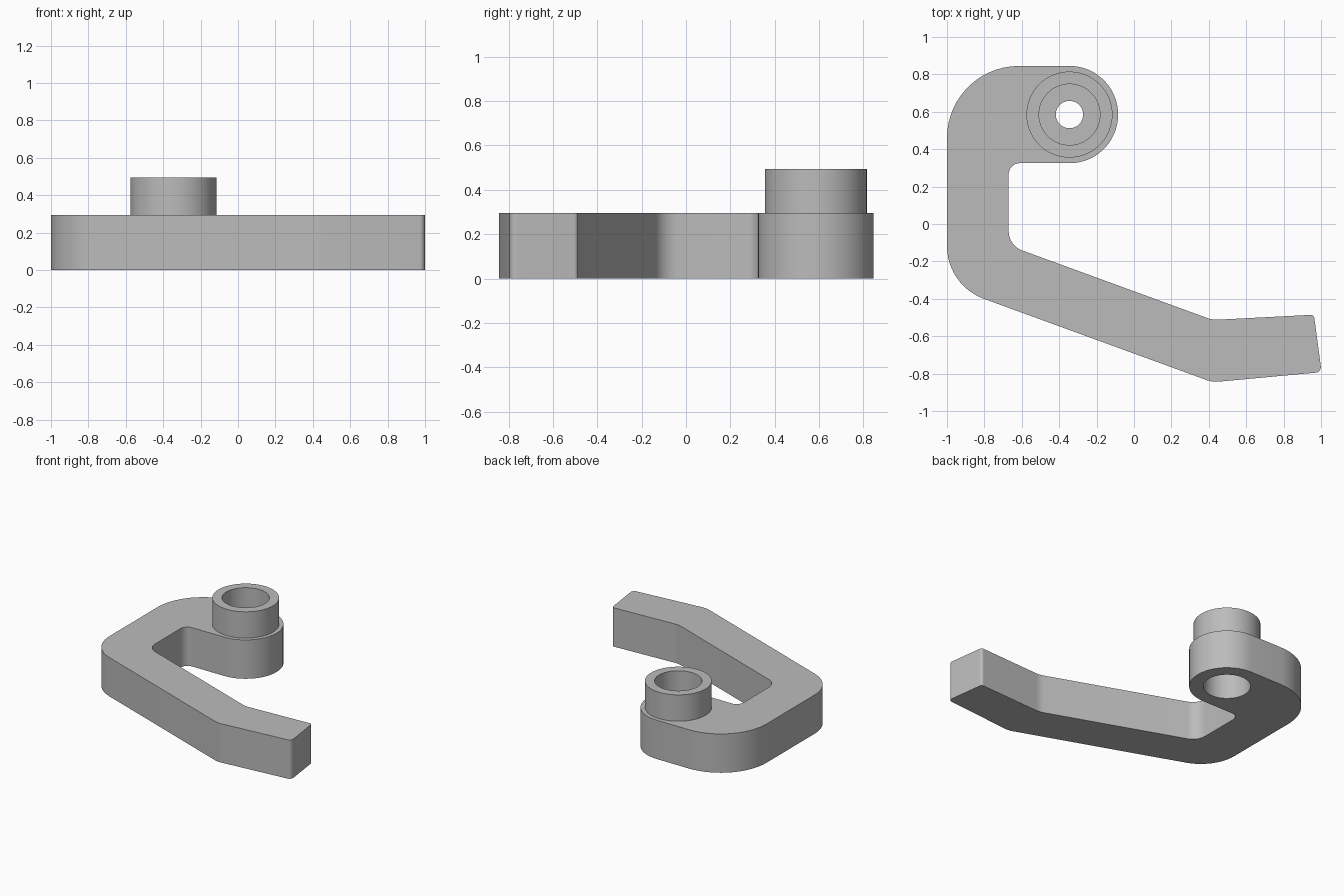
import bpy
import bmesh
import math
from mathutils import Vector

default = bpy.data.objects.get("Cube")
if default:
    bpy.data.objects.remove(default, do_unlink=True)

THICK, TOP = 0.295, 0.495
HUB = Vector((-0.345, 0.585, 0))
BOSS_R, BORE_R, HOLE_R = 0.23, 0.163, 0.073
SEGMENTS = 64

grey = bpy.data.materials.new("satin grey")
grey.use_nodes = True
colour = (0.5, 0.5, 0.5, 1)
grey.diffuse_color = colour
grey.node_tree.nodes["Principled BSDF"].inputs["Base Color"].default_value = colour


def make_object(name, bm):
    bmesh.ops.recalc_face_normals(bm, faces=bm.faces)
    mesh = bpy.data.meshes.new(name)
    bm.to_mesh(mesh)
    bm.free()
    mesh.materials.append(grey)
    obj = bpy.data.objects.new(name, mesh)
    bpy.context.collection.objects.link(obj)
    return obj


def activate(obj):
    bpy.ops.object.select_all(action="DESELECT")
    obj.select_set(True)
    bpy.context.view_layer.objects.active = obj


def rounded_outline(corners):
    """Replace each (x, y, radius) corner by a tangent arc."""
    points = []
    count = len(corners)
    for i, (x, y, radius) in enumerate(corners):
        p = Vector((x, y))
        a = (Vector(corners[i - 1][:2]) - p).normalized()
        b = (Vector(corners[(i + 1) % count][:2]) - p).normalized()
        half = a.angle(b) / 2
        centre = p + (a + b).normalized() * radius / math.sin(half)
        start = p + a * radius / math.tan(half) - centre
        end = p + b * radius / math.tan(half) - centre
        sweep = math.pi - 2 * half
        steps = max(4, round(sweep / math.radians(6)))
        for k in range(steps + 1):
            t = k / steps
            points.append(centre + (start * math.sin((1 - t) * sweep)
                                    + end * math.sin(t * sweep)) / math.sin(sweep))
    return points


def prism(name, points, z0, z1):
    bm = bmesh.new()
    face = bm.faces.new([bm.verts.new((p.x, p.y, z0)) for p in points])
    result = bmesh.ops.extrude_face_region(bm, geom=[face], use_keep_orig=True)
    verts = [v for v in result["geom"] if isinstance(v, bmesh.types.BMVert)]
    bmesh.ops.translate(bm, verts=verts, vec=(0, 0, z1 - z0))
    return make_object(name, bm)


# Hooked lever body, outlined counter-clockwise from the hub end
lever = prism("lever_body", rounded_outline([
    (-0.085, 0.325, 0.2595), (-0.085, 0.845, 0.2595),
    (-1.0, 0.845, 0.385), (-1.0, -0.328, 0.30),
    (0.42, -0.846, 0.15), (1.003, -0.792, 0.03),
    (0.962, -0.485, 0.02), (0.42, -0.513, 0.15),
    (-0.67, -0.115, 0.11), (-0.67, 0.325, 0.06),
]), 0, THICK)

# Bore through the hub end
circle = [Vector((HUB.x + BORE_R * math.cos(k * math.tau / SEGMENTS),
                  HUB.y + BORE_R * math.sin(k * math.tau / SEGMENTS)))
          for k in range(SEGMENTS)]
cutter = prism("bore_cutter", circle, -0.1, THICK + 0.1)
cutter.hide_render = True
activate(lever)
cut = lever.modifiers.new("bore", "BOOLEAN")
cut.operation = "DIFFERENCE"
cut.solver = "EXACT"
cut.object = cutter
bpy.ops.object.modifier_apply(modifier=cut.name)
bpy.data.objects.remove(cutter, do_unlink=True)

# Raised sleeve with an inner web and a small through hole
bm = bmesh.new()
profile = [(BOSS_R, THICK), (BOSS_R, TOP), (BORE_R, TOP), (BORE_R, THICK),
           (HOLE_R, THICK), (HOLE_R, 0.2), (BORE_R, 0.2)]
verts = [bm.verts.new((HUB.x + r, HUB.y, z)) for r, z in profile]
edges = [bm.edges.new(pair) for pair in zip(verts, verts[1:])]
bmesh.ops.spin(bm, geom=verts + edges, cent=HUB, axis=(0, 0, 1),
               angle=math.tau, steps=SEGMENTS, use_merge=True)
bmesh.ops.remove_doubles(bm, verts=bm.verts, dist=0.0001)
sleeve = make_object("hub_sleeve", bm)

for part in (lever, sleeve):
    activate(part)
    bpy.ops.object.shade_smooth_by_angle(angle=math.radians(30))
